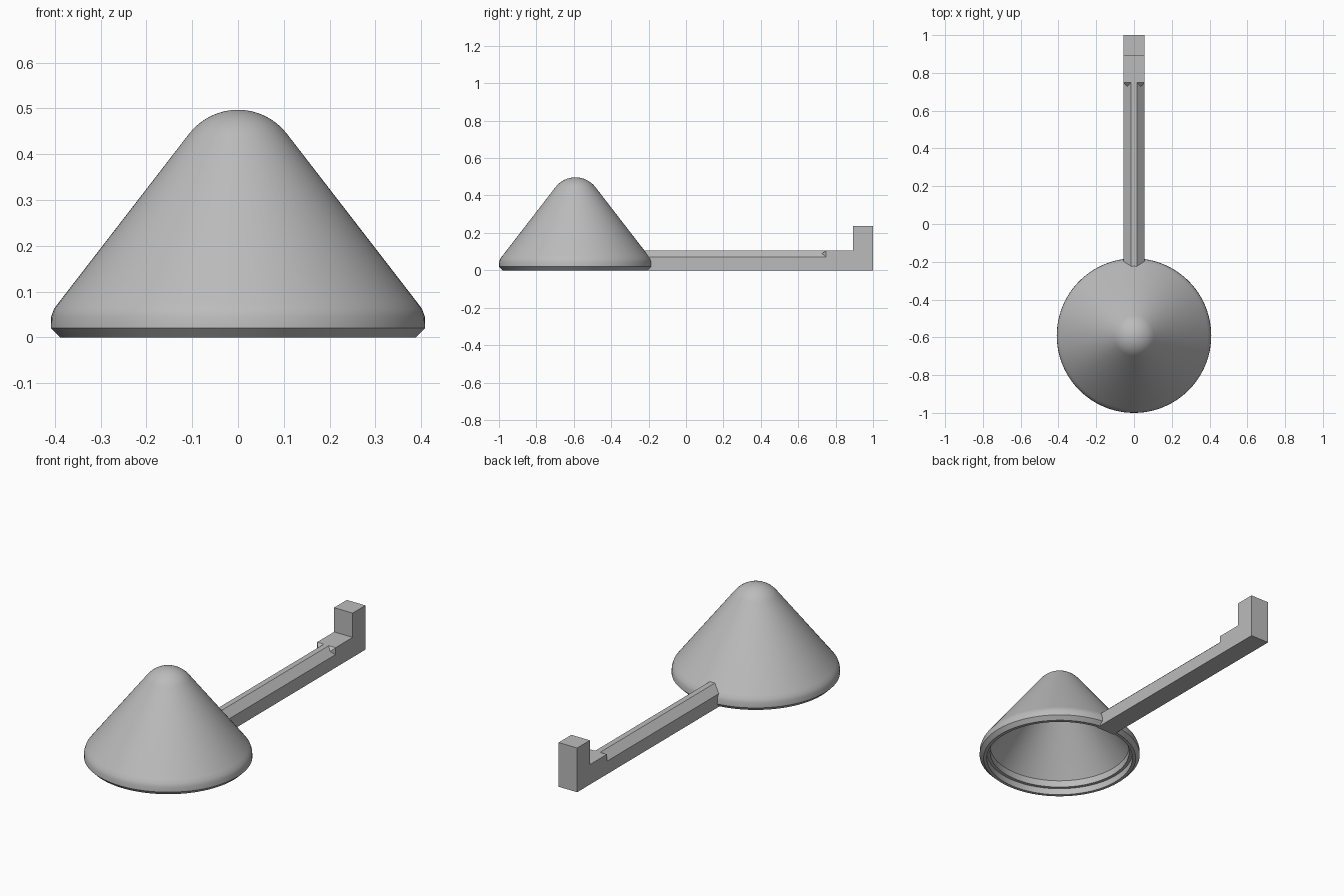
import bpy, bmesh
from math import sin, cos, radians

cube = bpy.data.objects.get("Cube")
if cube:
    bpy.data.objects.remove(cube)

grey = bpy.data.materials.new("plain grey")
grey.use_nodes = True
grey.diffuse_color = (0.5, 0.5, 0.5, 1)
grey.node_tree.nodes["Principled BSDF"].inputs["Base Color"].default_value = (0.5, 0.5, 0.5, 1)


def make_object(name, bm):
    mesh = bpy.data.meshes.new(name)
    bm.to_mesh(mesh)
    bm.free()
    mesh.materials.append(grey)
    obj = bpy.data.objects.new(name, mesh)
    bpy.context.collection.objects.link(obj)
    return obj


def arc(radius, height, start, end, steps):
    """Points (r, z) on an arc about the axis, angles measured from the top."""
    angles = [radians(start + (end - start) * i / steps) for i in range(steps + 1)]
    return [(radius * sin(a), height + radius * cos(a)) for a in angles]


# Hollow cone: outer skin, rounded tip, bevelled rim, stepped inside
outer = arc(0.135, 0.362, 0, 52.3, 8) + [(0.39, 0.078), (0.402, 0.062), (0.408, 0.045),
                                         (0.409, 0.02), (0.389, 0)]
inner = [(0.372, 0), (0.372, 0.035), (0.355, 0.035), (0.355, 0.072)]
inner += arc(0.105, 0.362, 52.3, 0, 6)
bm = bmesh.new()
verts = [bm.verts.new((r, 0, z)) for r, z in outer + inner]
edges = [bm.edges.new(pair) for pair in zip(verts, verts[1:])]
bmesh.ops.spin(bm, geom=verts + edges, cent=(0, 0, 0), axis=(0, 0, 1),
               angle=radians(360), steps=96, use_duplicate=False)
bmesh.ops.remove_doubles(bm, verts=bm.verts, dist=0.0005)
bmesh.ops.recalc_face_normals(bm, faces=bm.faces)
cone = make_object("hollow_cone", bm)
cone.location.y = -0.591
bpy.context.view_layer.objects.active = cone
cone.select_set(True)
bpy.ops.object.shade_smooth_by_angle(angle=radians(30))

# Handle: half of a bevelled bar with an upright end block, mirrored across x
W, R = 0.055, 0.015             # half width, half width of the ridge
Z1, Z2, Z3 = 0.07, 0.107, 0.237  # bevel foot, bar top, block top
Y0, Y1, Y2, Y3 = -0.228, 0.748, 0.892, 1.0
ridge0, ridge1 = (R, Y0, Z2), (R, Y1, Z2)
foot0, foot1 = (W, Y0, Z1), (W, Y1, Z1)
corner = (W, Y1, Z2)
notch = ((R + W) / 2, Y1 - 0.02, (Z1 + Z2) / 2)
base0, base1 = (W, Y0, 0), (W, Y3, 0)
step, block_front, block_back = (W, Y2, Z2), (W, Y2, Z3), (W, Y3, Z3)


def mid(point):
    return (0, point[1], point[2])


faces = [
    (mid(ridge0), ridge0, ridge1, mid(ridge1)),
    (ridge0, foot0, foot1, notch, ridge1),
    (ridge1, notch, corner),
    (notch, foot1, corner),
    (foot0, base0, base1, block_back, block_front, step, corner, foot1),
    (mid(ridge1), ridge1, corner, step, mid(step)),
    (mid(step), step, block_front, mid(block_front)),
    (mid(block_front), block_front, block_back, mid(block_back)),
    (mid(block_back), block_back, base1, mid(base1)),
    (mid(base1), base1, base0, mid(base0)),
    (mid(base0), base0, foot0, ridge0, mid(ridge0)),
]
bm = bmesh.new()
for face in faces:
    bm.faces.new([bm.verts.new(p) for p in face])
bmesh.ops.remove_doubles(bm, verts=bm.verts, dist=0.0005)
bmesh.ops.recalc_face_normals(bm, faces=bm.faces)
handle = make_object("handle", bm)
handle.modifiers.new("Mirror", 'MIRROR')
